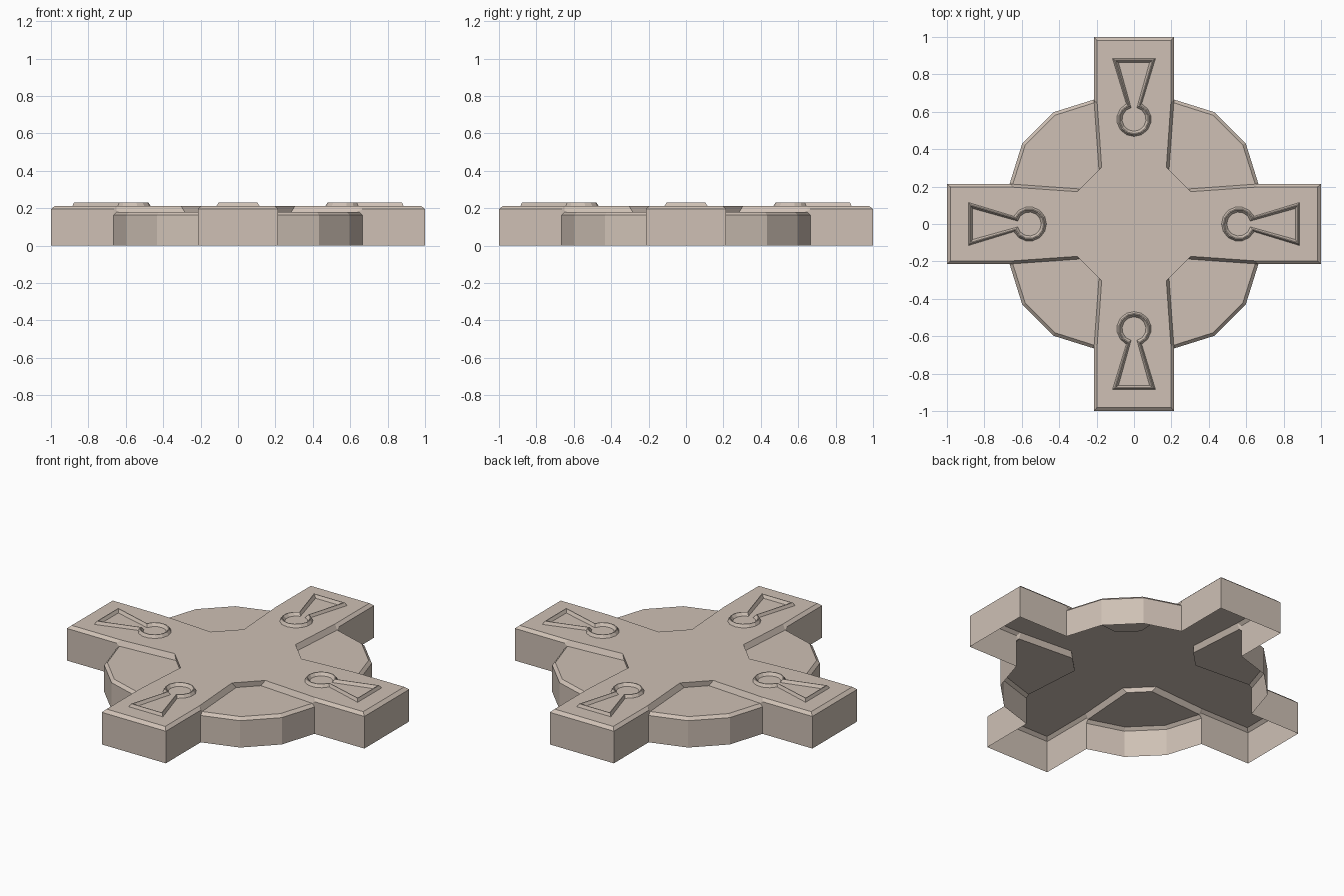
import bpy, bmesh, math
from mathutils import Matrix, Vector

cube = bpy.data.objects.get("Cube")
if cube:
    bpy.data.objects.remove(cube)

stone = bpy.data.materials.new("warm_stone")
stone.use_nodes = True
colour = (0.62, 0.53, 0.46, 1)
stone.diffuse_color = colour
stone.node_tree.nodes["Principled BSDF"].inputs["Base Color"].default_value = colour

TOP, ARM_EDGE, DISC_TOP, DISC_EDGE, RIDGE = 0.212, 0.195, 0.18, 0.163, 0.23


def build(name, faces):
    """Join loose faces into one flat-shaded open shell facing up and outwards."""
    bm = bmesh.new()
    for pts in faces:
        bm.faces.new([bm.verts.new(p) for p in pts])
    bmesh.ops.remove_doubles(bm, verts=bm.verts, dist=0.0005)
    bmesh.ops.recalc_face_normals(bm, faces=bm.faces)
    highest = max(bm.faces, key=lambda f: (round(f.calc_center_median().z, 4), f.calc_area()))
    if highest.normal.z < 0:
        bmesh.ops.reverse_faces(bm, faces=bm.faces)
    mesh = bpy.data.meshes.new(name)
    bm.to_mesh(mesh)
    bm.free()
    mesh.materials.append(stone)
    obj = bpy.data.objects.new(name, mesh)
    bpy.context.collection.objects.link(obj)
    return obj


def at(points, z):
    return [Vector((x, y, z)) for x, y in points]


def swap(p):
    return Vector((p.y, p.x, p.z))


# One eighth of the hub: arm side, disc sector edge and inner corner
crest = at([(0.197, 0.98), (0.197, 0.65), (0.173, 0.305)], TOP)
arm = [(0.215, 1.0), (0.215, 0.665)]
rim = [(0.215, 0.665), (0.432, 0.597)]
arm_hi, arm_lo = at(arm, ARM_EDGE), at(arm, 0)
rim_hi, rim_lo = at(rim, DISC_EDGE), at(rim, 0)
disc = at([(0.213, 0.648), (0.424, 0.581)], DISC_TOP)
foot = Vector((0.187, 0.285, DISC_TOP))

half = [
    [arm_lo[0], arm_lo[1], rim_hi[0], arm_hi[1], arm_hi[0]],
    [arm_hi[0], arm_hi[1], crest[1], crest[0]],
    [arm_hi[1], rim_hi[0], disc[0]],
    [arm_hi[1], disc[0], crest[1]],
    [disc[0], foot, crest[2], crest[1]],
    [rim_lo[0], rim_lo[1], rim_hi[1], rim_hi[0]],
    [rim_hi[0], rim_hi[1], disc[1], disc[0]],
]
quadrant = half + [[swap(p) for p in reversed(f)] for f in half]

# Faces crossing the diagonal of the quadrant
for a, b in ((rim_lo[1], rim_hi[1]), (rim_hi[1], disc[1]), (foot, crest[2])):
    quadrant.append([a, swap(a), swap(b), b])
sector = [disc[0], disc[1]]
quadrant.append(sector + [swap(p) for p in reversed(sector)] + [swap(foot), foot])

# Arm end wall and its bevel
flip = Matrix.Diagonal((-1, 1, 1))
for a, b in ((arm_lo[0], arm_hi[0]), (arm_hi[0], crest[0])):
    quadrant.append([a, b, flip @ b, flip @ a])

# Four turns of the quadrant closed by the cross-shaped top
shell, cross_top = [], []
for i in range(4):
    turn = Matrix.Rotation(-i * math.pi / 2, 3, 'Z')
    shell += [[turn @ p for p in f] for f in quadrant]
    cross_top += [turn @ p for p in crest + [swap(p) for p in reversed(crest)]]
build("cross_hub_shell", shell + [cross_top])


def keyhole(inset, z):
    """Flared slot joined to a round end, shrunk by inset."""
    radius, neck = 0.092 - inset, 0.041 - 0.9 * inset
    start = math.asin(neck / radius)
    wide, far = 0.115 - 1.15 * inset, 0.885 - 0.8 * inset
    pts = [(-wide, far), (wide, far)]
    steps = 12
    for i in range(steps + 1):
        a = start + (2 * math.pi - 2 * start) * i / steps
        pts.append((radius * math.sin(a), 0.56 + radius * math.cos(a)))
    return at(pts, z)


# Raised keyhole rims, one on each arm
loops = [keyhole(0, TOP), keyhole(0.01, RIDGE), keyhole(0.015, RIDGE), keyhole(0.028, TOP)]
rim_faces = []
for low, high in zip(loops, loops[1:]):
    for i in range(len(low)):
        j = (i + 1) % len(low)
        rim_faces.append([low[i], low[j], high[j], high[i]])
for i, side in enumerate(("back", "right", "front", "left")):
    turn = Matrix.Rotation(i * math.pi / 2, 3, 'Z')
    build(side + "_keyhole_rim", [[turn @ p for p in f] for f in rim_faces])
